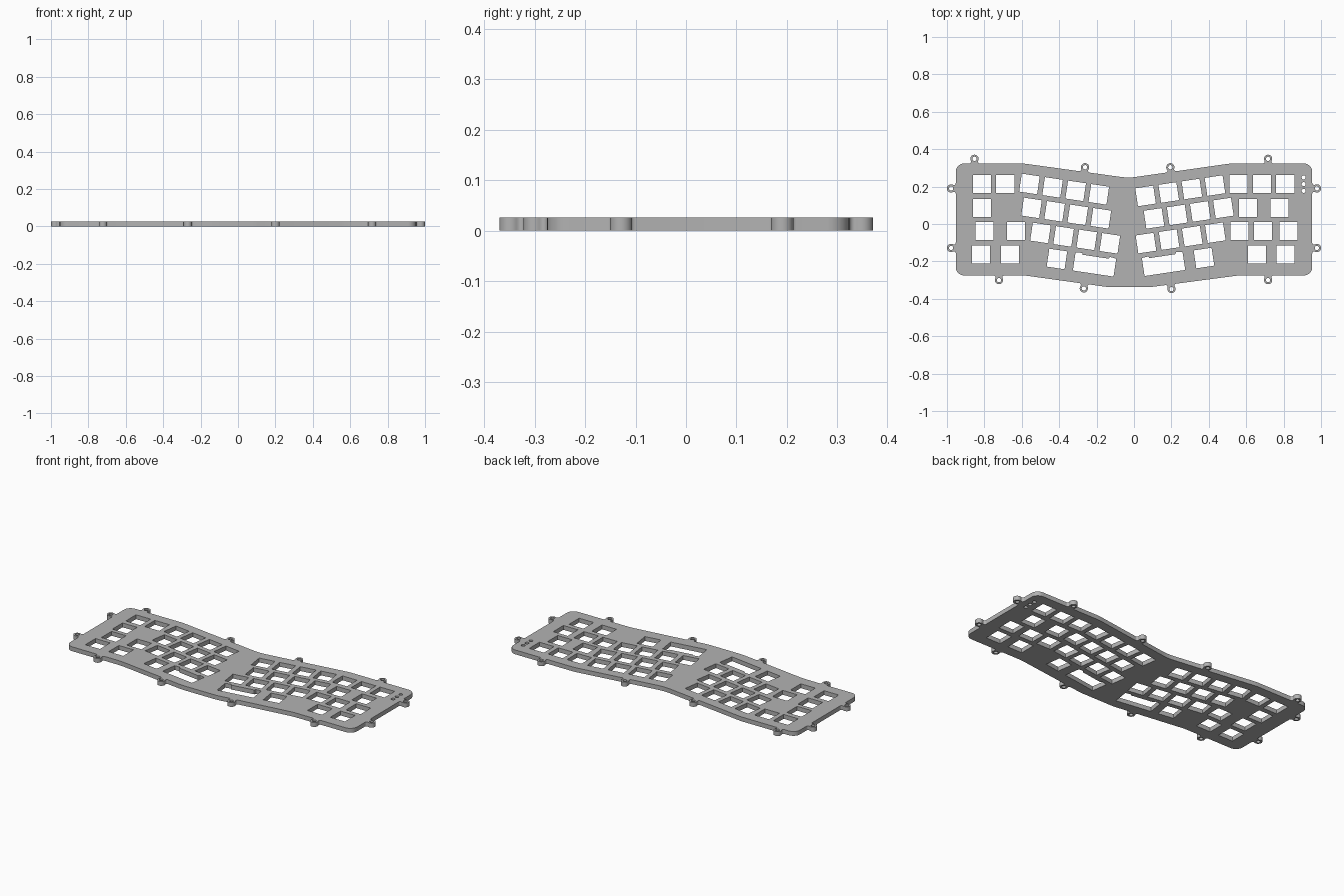
import bpy, bmesh
from math import sin, cos, tan, pi, radians, sqrt, atan2
from mathutils import Vector, Matrix

if "Cube" in bpy.data.objects:
    bpy.data.objects.remove(bpy.data.objects["Cube"])

THICK = 0.026                # plate thickness
HOLE = 0.0485                # half width of a key opening
PITCH = 0.125                # key spacing
TILT = radians(8.5)          # splay of the two angled halves
LUG_R, LUG_OUT, LUG_FILLET = 0.022, 0.025, 0.01


def arc(center, radius, start, end, steps):
    return [center + radius * Vector((cos(a), sin(a)))
            for a in (start + (end - start) * i / steps for i in range(steps + 1))]


def rounded_corner(before, corner, after, radius):
    d0, d1 = (corner - before).normalized(), (after - corner).normalized()
    turn = d0.angle_signed(d1)          # positive is clockwise
    side = 1 if turn > 0 else -1
    first = corner - d0 * radius * tan(abs(turn) / 2)
    center = first + side * radius * Vector((d0.y, -d0.x))
    start = atan2(first.y - center.y, first.x - center.x)
    return arc(center, radius, start, start - turn, 8)


def lug_outline(base, d):
    """Screw lug standing on an edge that runs along d, with filleted roots."""
    f, h, r = LUG_FILLET, LUG_OUT, LUG_R
    s = sqrt((r + f) ** 2 - (h - f) ** 2)
    a = atan2(h - f, s)
    local = arc(Vector((-s, f)), f, -pi / 2, a, 6)
    local += arc(Vector((0, h)), r, pi + a, -a, 24)[1:]
    local += arc(Vector((s, f)), f, pi - a, pi * 1.5, 6)[1:]
    n = Vector((-d.y, d.x))
    return [base + d * p.x + n * p.y for p in local], base + n * h


# Plate border, clockwise: x, y, corner radius, lug distances along the next edge
border = [
    (-0.953, 0.3235, 0.045, [0.1]),
    (-0.59, 0.3235, 0.3, [0.328]),
    (-0.03, 0.246, 0.3, [0.23]),
    (0.515, 0.3235, 0.3, [0.202]),
    (0.953, 0.3235, 0.045, [0.133, 0.452]),
    (0.953, -0.275, 0.045, [0.236]),
    (0.56, -0.275, 0.3, [0.366]),
    (0.09, -0.337, 0.3, []),
    (-0.14, -0.337, 0.3, [0.126]),
    (-0.585, -0.275, 0.3, [0.137]),
    (-0.953, -0.275, 0.045, [0.147, 0.465]),
]

# Key rows: first key x, y, number of keys
left_straight = [(-0.813, 0.214, 2), (-0.813, 0.086, 1), (-0.8, -0.037, 1),
                 (-0.631, -0.037, 1), (-0.818, -0.163, 1), (-0.663, -0.163, 1)]
left_angled = [(-0.559, 0.214, 4), (-0.548, 0.086, 4),
               (-0.5, -0.048, 4), (-0.412, -0.187, 1)]
right_angled = [(0.062, 0.15, 4), (0.107, 0.03, 4),
                (0.064, -0.102, 4), (0.374, -0.182, 1)]
right_straight = [(0.559, 0.214, 3), (0.61, 0.086, 1), (0.778, 0.086, 1),
                  (0.564, -0.037, 2), (0.826, -0.037, 1),
                  (0.658, -0.163, 1), (0.81, -0.163, 1)]

square = [(-HOLE, -HOLE), (HOLE, -HOLE), (HOLE, HOLE), (-HOLE, HOLE)]
# Long thumb opening with raised ends
half = [(0.11, -HOLE), (0.11, HOLE), (0.075, HOLE + 0.004), (0.07, HOLE - 0.006)]
thumb = half + [(-x, y) for x, y in reversed(half)]

loops = []


def add_opening(shape, x, y, angle):
    turn = Matrix.Rotation(angle, 2)
    loops.append([Vector((x, y)) + turn @ Vector(p) for p in shape])


def add_round_hole(center, radius):
    loops.append(arc(center, radius, 0, 2 * pi, 20)[:-1])


# Border with its screw lugs
outline, lug_centers = [], []
corners = [Vector(b[:2]) for b in border]
for i, (x, y, radius, lugs) in enumerate(border):
    here, after = corners[i], corners[(i + 1) % len(corners)]
    outline += rounded_corner(corners[i - 1], here, after, radius)
    d = (after - here).normalized()
    for distance in lugs:
        points, center = lug_outline(here + d * distance, d)
        outline += points
        lug_centers.append(center)
loops.append(outline)
for center in lug_centers:
    add_round_hole(center, 0.0115)

# Key openings
for rows, angle in ((left_straight, 0), (left_angled, -TILT),
                    (right_angled, TILT), (right_straight, 0)):
    for x, y, count in rows:
        for k in range(count):
            add_opening(square, x + k * PITCH * cos(angle), y + k * PITCH * sin(angle), angle)
add_opening(thumb, -0.211, -0.217, -TILT)
add_opening(thumb, 0.158, -0.214, TILT)

# Indicator light holes
for y in (0.249, 0.213, 0.177):
    add_round_hole(Vector((0.907, y)), 0.011)

# Filled and extruded plate
curve = bpy.data.curves.new("key_plate", 'CURVE')
curve.dimensions = '2D'
curve.fill_mode = 'BOTH'
curve.extrude = THICK / 2
for loop in loops:
    spline = curve.splines.new('POLY')
    spline.points.add(len(loop) - 1)
    for point, p in zip(spline.points, loop):
        point.co = (p.x, p.y, 0, 1)
    spline.use_cyclic_u = True
plate = bpy.data.objects.new("key_plate", curve)
bpy.context.collection.objects.link(plate)
bpy.ops.object.select_all(action='DESELECT')
plate.select_set(True)
bpy.context.view_layer.objects.active = plate
bpy.ops.object.convert(target='MESH')

# Weld caps to walls and rest the plate on the floor
bm = bmesh.new()
bm.from_mesh(plate.data)
bmesh.ops.remove_doubles(bm, verts=bm.verts, dist=0.00005)
bmesh.ops.translate(bm, verts=bm.verts, vec=(0, 0, THICK / 2))
bmesh.ops.recalc_face_normals(bm, faces=bm.faces)
bm.to_mesh(plate.data)
bm.free()

grey = bpy.data.materials.new("plain_grey")
grey.use_nodes = True
color = (0.45, 0.45, 0.45, 1)
grey.diffuse_color = color
grey.node_tree.nodes["Principled BSDF"].inputs["Base Color"].default_value = color
plate.data.materials.clear()
plate.data.materials.append(grey)
bpy.ops.object.shade_smooth_by_angle(angle=radians(30))
